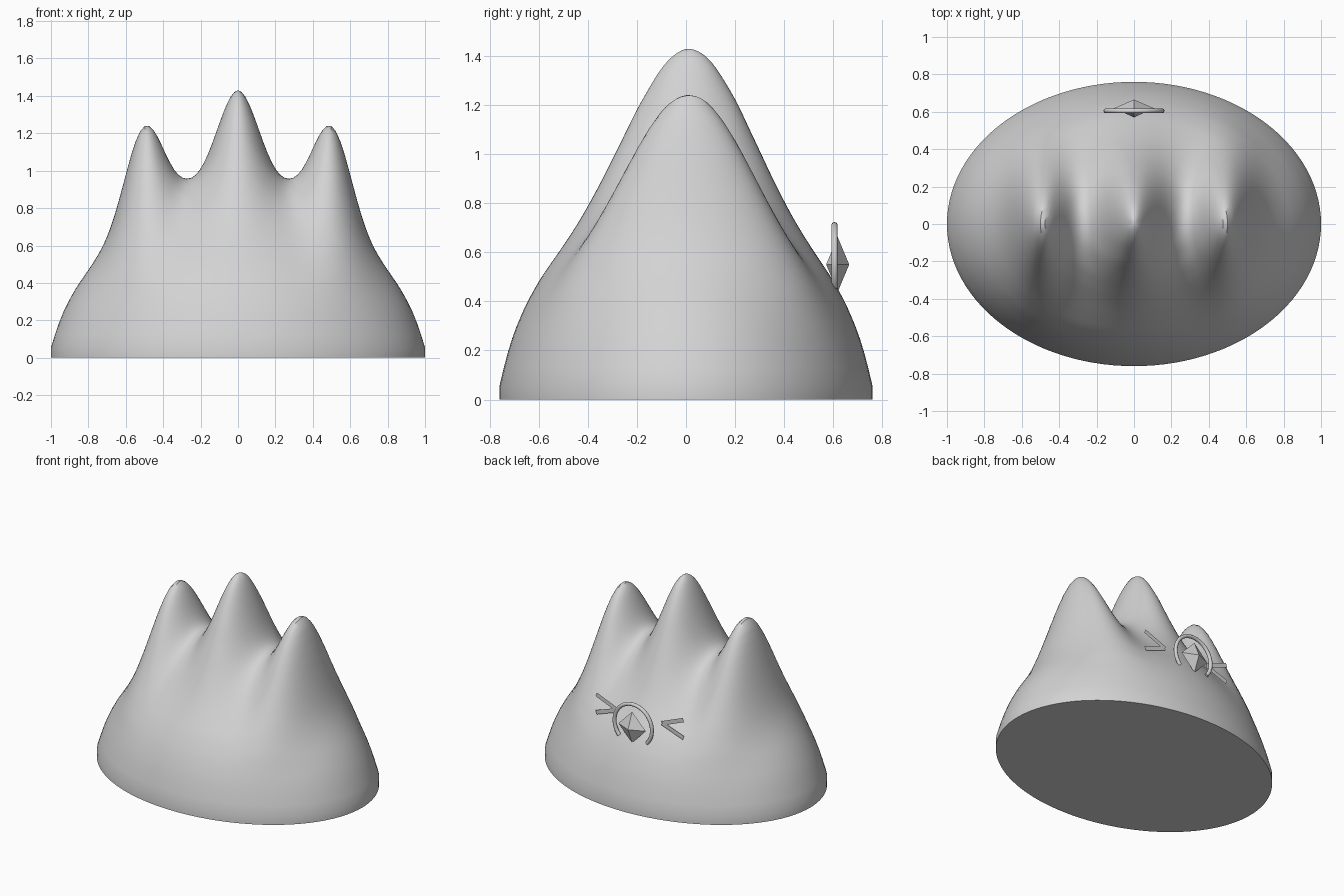
import bpy, bmesh, math
from mathutils import Vector

if "Cube" in bpy.data.objects:
    bpy.data.objects.remove(bpy.data.objects["Cube"])

stone = bpy.data.materials.new("plain_grey")
stone.diffuse_color = (0.65, 0.65, 0.65, 1)
stone.use_nodes = True
stone.node_tree.nodes["Principled BSDF"].inputs["Base Color"].default_value = stone.diffuse_color


def finish(name, bm, smooth=None):
    me = bpy.data.meshes.new(name)
    bm.to_mesh(me)
    bm.free()
    ob = bpy.data.objects.new(name, me)
    bpy.context.collection.objects.link(ob)
    me.materials.append(stone)
    if smooth:
        bpy.context.view_layer.objects.active = ob
        ob.select_set(True)
        bpy.ops.object.shade_smooth_by_angle(angle=math.radians(smooth))
        ob.select_set(False)
    return ob


# Mountain: elliptical dome profile (radius, height) plus three peaks
DOME = [(0, .95), (.13, .94), (.28, .90), (.4, .83), (.5, .75), (.66, .605),
        (.77, .50), (.86, .385), (.945, .23), (1, .055)]
PEAKS = [(-.505, .49, .103, .235), (0, .48, .107, .205), (.505, .49, .103, .235)]


def dome(r):
    for (r0, z0), (r1, z1) in zip(DOME, DOME[1:]):
        if r <= r1 + 1e-6:
            return z0 + (z1 - z0) * (r - r0) / (r1 - r0)
    return DOME[-1][1]


def height(x, y):
    r = min(1, math.hypot(x, y / .76))
    # average neighbouring samples to round the profile
    z = (dome(max(0, r - .03)) + 2 * dome(r) + dome(r + .03)) / 4 if r < .96 else dome(r)
    fade = min(1, (1 - r) / .15)
    for px, h, sx, sy in PEAKS:
        z += fade * h * math.exp(-((x - px) / sx) ** 2 / 2 - ((y - .015) / sy) ** 2 / 2)
    return z


bm = bmesh.new()
SEG, RINGS = 112, 44
rings = []
for i in range(1, RINGS + 1):
    r = i / RINGS
    ring = []
    for k in range(SEG):
        a = 2 * math.pi * k / SEG
        x, y = r * math.cos(a), .76 * r * math.sin(a)
        ring.append(bm.verts.new((x, y, height(x, y))))
    rings.append(ring)
rings.append([bm.verts.new((v.co.x, v.co.y, 0)) for v in rings[-1]])
top = bm.verts.new((0, 0, height(0, 0)))
for k in range(SEG):
    n = (k + 1) % SEG
    bm.faces.new((top, rings[0][k], rings[0][n]))
    for a, b in zip(rings, rings[1:]):
        bm.faces.new((a[k], b[k], b[n], a[n]))
bm.faces.new(rings[-1][::-1])
finish("mountain", bm, 40)

# Open ring on the back slope
bm = bmesh.new()
N, M, R, t = 40, 10, .15, .013
loops = []
for i in range(N + 1):
    a = math.radians(-42 + 264 * i / N)
    d = Vector((math.cos(a), 0, math.sin(a)))
    loops.append([bm.verts.new(Vector((0, .605, .56)) + d * (R + t * math.cos(b))
                  + Vector((0, t * math.sin(b), 0)))
                  for b in (2 * math.pi * j / M for j in range(M))])
for p, q in zip(loops, loops[1:]):
    for j in range(M):
        bm.faces.new((p[j], p[(j + 1) % M], q[(j + 1) % M], q[j]))
bm.faces.new(loops[0])
bm.faces.new(loops[-1])
bmesh.ops.recalc_face_normals(bm, faces=bm.faces)
finish("ring_arch", bm, 40)

# Faceted gem inside the ring
bm = bmesh.new()
c = Vector((0, .618, .55))
pts = [bm.verts.new(c + Vector(d)) for d in
       ((.11, 0, 0), (0, .047, 0), (-.11, 0, 0), (0, -.047, 0))]
up, low = (bm.verts.new(c + Vector((0, 0, s * .112))) for s in (1, -1))
for k in range(4):
    bm.faces.new((pts[k], pts[(k + 1) % 4], up))
    bm.faces.new((pts[(k + 1) % 4], pts[k], low))
bmesh.ops.recalc_face_normals(bm, faces=bm.faces)
finish("gem", bm)

# Flat chevron marks either side of the ring
for side, name in ((1, "chevron_right"), (-1, "chevron_left")):
    bm = bmesh.new()
    for z_end in (.662, .532):
        p, q = Vector((.178, .53, .593)), Vector((.35, .53, z_end))
        d = (q - p).normalized()
        w = Vector((-d.z, 0, d.x)) * .015
        quad = [p + w, q + w, q - w, p - w]
        f = bm.faces.new([bm.verts.new((v.x * side, v.y, v.z)) for v in quad])
        f.normal_update()
        if f.normal.y < 0:
            f.normal_flip()
    finish(name, bm)
